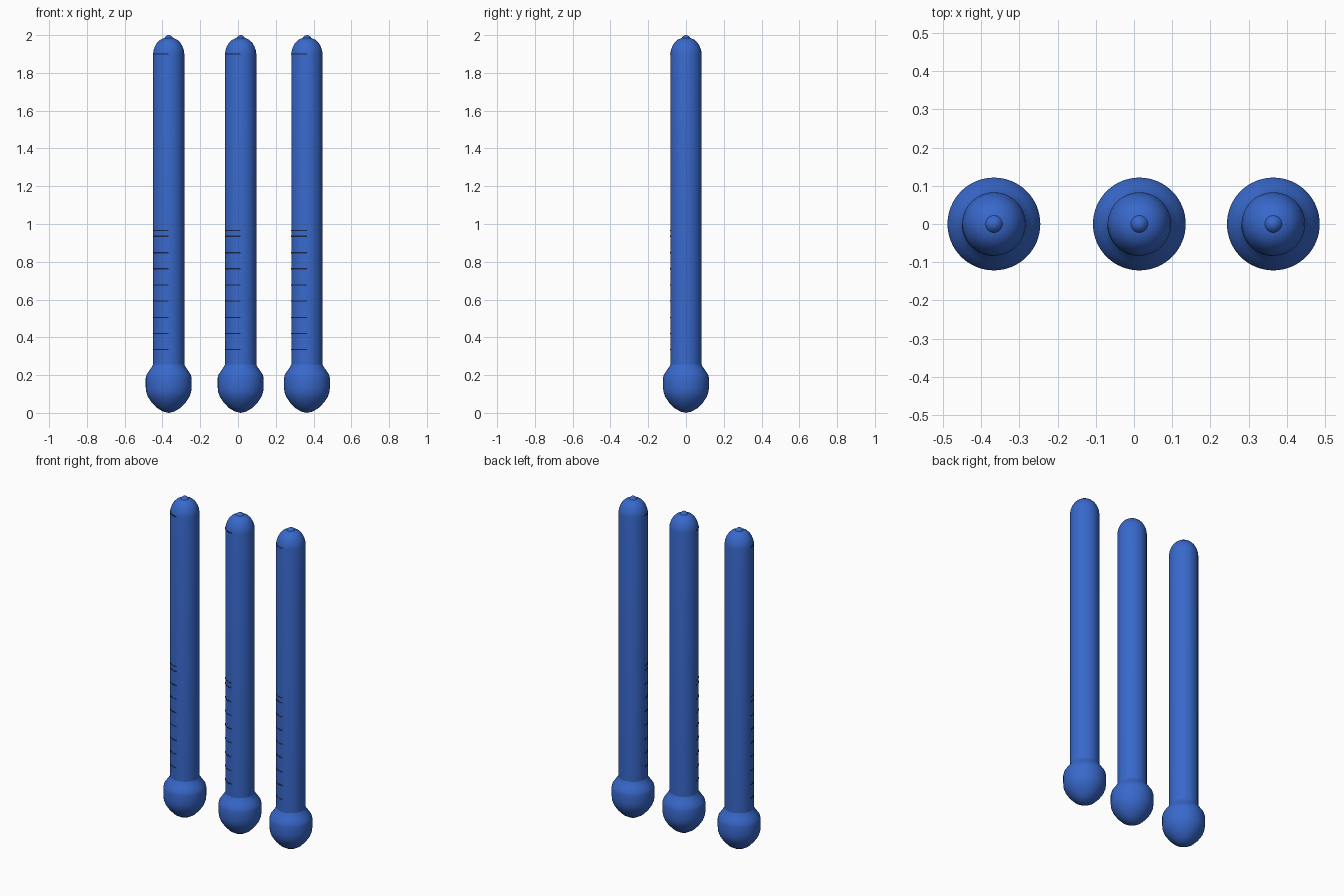
import bpy, bmesh, math

if "Cube" in bpy.data.objects:
    bpy.data.objects.remove(bpy.data.objects["Cube"])

SEG = 64
TUBE_R = 0.083


def material(name, color):
    m = bpy.data.materials.new(name)
    m.diffuse_color = color
    m.use_nodes = True
    m.node_tree.nodes["Principled BSDF"].inputs["Base Color"].default_value = m.diffuse_color
    return m


blue = material("blue", (0.04, 0.14, 0.60, 1))
dark = material("dark_marks", (0.01, 0.02, 0.06, 1))


def finish(name, bm, mat, location):
    bmesh.ops.recalc_face_normals(bm, faces=bm.faces[:])
    me = bpy.data.meshes.new(name)
    bm.to_mesh(me)
    bm.free()
    me.materials.append(mat)
    ob = bpy.data.objects.new(name, me)
    ob.location = location
    bpy.context.collection.objects.link(ob)
    bpy.ops.object.select_all(action='DESELECT')
    ob.select_set(True)
    bpy.context.view_layer.objects.active = ob
    bpy.ops.object.shade_smooth_by_angle(angle=math.radians(30))
    return ob


def lathe(name, profile, mat, location):
    bm = bmesh.new()
    vs = [bm.verts.new((r, 0, z)) for r, z in profile]
    es = [bm.edges.new(p) for p in zip(vs, vs[1:])]
    bmesh.ops.spin(bm, geom=vs + es, axis=(0, 0, 1), cent=(0, 0, 0),
                   angle=math.tau, steps=SEG, use_duplicate=False)
    bmesh.ops.remove_doubles(bm, verts=bm.verts[:], dist=1e-5)
    return finish(name, bm, mat, location)


def marks(name, heights, mat, location):
    """Thin quarter rings wrapping the front left of the tube."""
    bm = bmesh.new()
    for z in heights:
        section = [(TUBE_R - 0.003, z - 0.003), (TUBE_R + 0.001, z - 0.003),
                   (TUBE_R + 0.001, z + 0.003), (TUBE_R - 0.003, z + 0.003)]
        rings = []
        for i in range(17):
            a = math.pi + i / 16 * math.pi / 2
            rings.append([bm.verts.new((r * math.cos(a), r * math.sin(a), h))
                          for r, h in section])
        for p, q in zip(rings, rings[1:]):
            for k in range(4):
                n = (k + 1) % 4
                bm.faces.new((p[k], p[n], q[n], q[k]))
        bm.faces.new(rings[0])
        bm.faces.new(rings[-1])
    return finish(name, bm, mat, location)


bulb = [(0, 0), (0.03, 0.007), (0.062, 0.026), (0.09, 0.055), (0.11, 0.085),
        (0.119, 0.11), (0.1215, 0.135), (0.1215, 0.185), (0.117, 0.203),
        (0.10, 0.228), (0.088, 0.245), (TUBE_R, 0.256)]
tube = [(TUBE_R, 0.25), (TUBE_R, 1.9), (0.080, 1.92), (0.073, 1.94),
        (0.062, 1.959), (0.047, 1.974), (0.024, 1.985), (0, 1.987)]
tip = [(0.024, 1.982), (0.020, 1.989), (0.013, 1.996), (0.006, 1.9993), (0, 2.0)]
scale = [0.335, 0.42, 0.505, 0.593, 0.678, 0.763, 0.848, 0.935, 0.966, 1.9]

# Three thermometers in a row
for i, x in enumerate((-0.367, 0.014, 0.365), 1):
    loc = (x, 0, 0)
    lathe(f"bulb_{i}", bulb, blue, loc)
    lathe(f"tube_{i}", tube, blue, loc)
    lathe(f"tip_{i}", tip, blue, loc)
    marks(f"scale_marks_{i}", scale, dark, loc)
